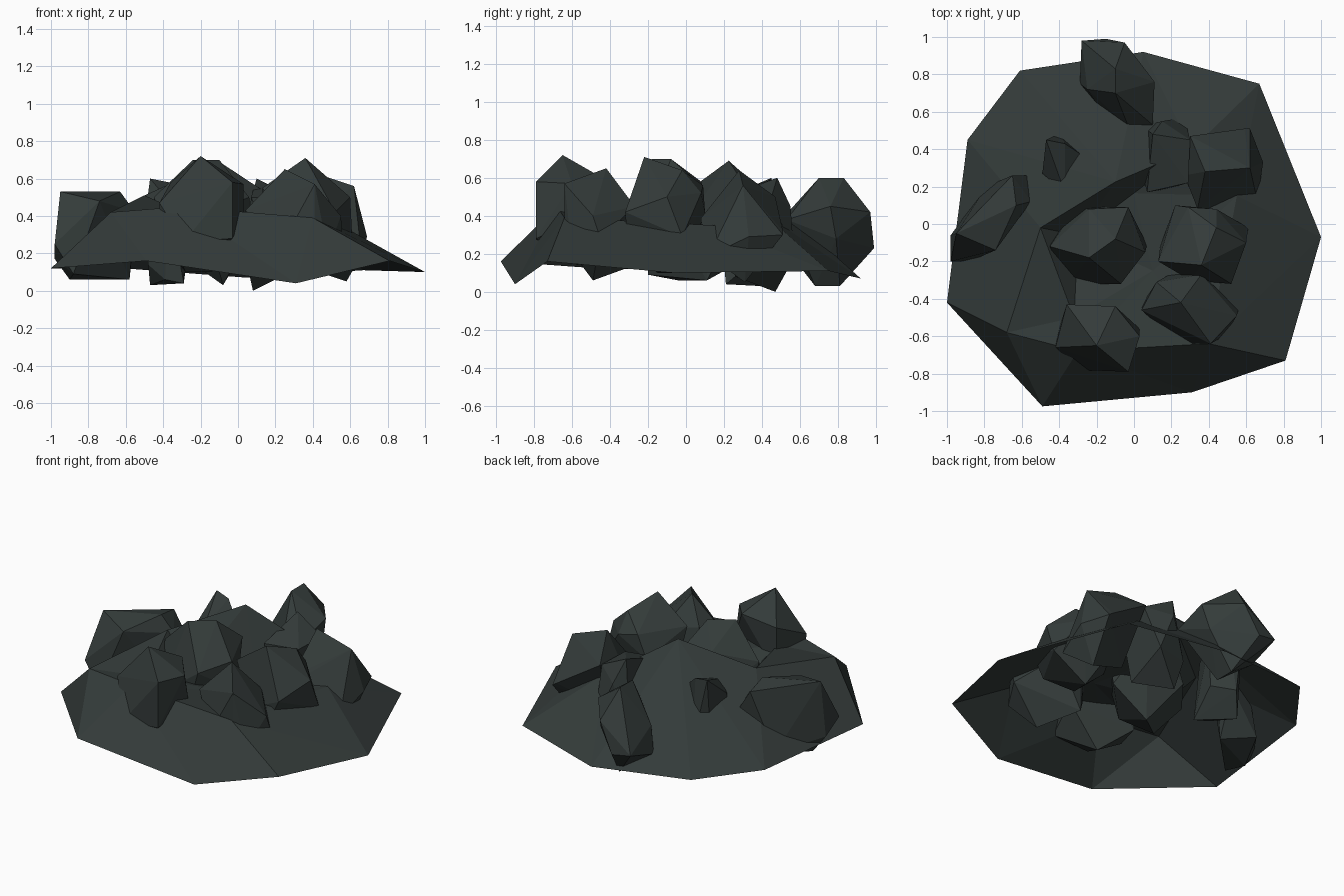
import bpy, bmesh
from mathutils import Vector
from mathutils.geometry import delaunay_2d_cdt

stone = bpy.data.materials.new("dark slate")
stone.diffuse_color = (0.034, 0.044, 0.042, 1)


def finish(name, bm):
    me = bpy.data.meshes.new(name)
    bm.to_mesh(me)
    bm.free()
    me.materials.append(stone)
    ob = bpy.data.objects.new(name, me)
    bpy.context.collection.objects.link(ob)


def rock(name, centre, *pts, foot=()):
    """Boulder: convex hull of corner points, their opposites through the centre, and foot points."""
    c = Vector(centre)
    bm = bmesh.new()
    for p in pts:
        p = Vector(p)
        q = 2 * c - p
        q.z = max(q.z, 0)
        bm.verts.new(p)
        bm.verts.new(q)
    for p in foot:
        bm.verts.new(p)
    bmesh.ops.convex_hull(bm, input=bm.verts[:])
    bmesh.ops.delete(bm, geom=[v for v in bm.verts if not v.link_faces], context='VERTS')
    bmesh.ops.recalc_face_normals(bm, faces=bm.faces[:])
    finish(name, bm)


# Mound: open faceted sheet, rim first, then ridge and hollow points
rim = [(-1, -.42, .12), (-.49, -.975, .16), (.31, -.9, .04), (.81, -.73, .16), (1, -.07, .10),
       (.67, .75, .11), (.05, .92, .07), (-.61, .82, .12), (-.89, .45, .12)]
crown = [(-.68, -.58, .42), (-.3, -.68, .45), (.4, -.64, .39), (.55, .15, .35),      # 9-12
         (-.5, -.02, .51), (-.1, .225, .69), (.31, .4, .42), (-.32, -.5, .43),       # 13-16
         (-.3, -.06, .29), (.0, .165, .36), (.1, -.25, .35)]                         # 17-19
ridge = [(9, 10), (10, 11), (11, 12), (9, 13), (13, 14), (14, 15), (15, 12), (13, 16),
         (16, 10), (13, 17), (17, 16), (17, 18), (18, 15), (7, 14), (6, 14)]
pts = rim + crown
co, _, faces, orig, _, _ = delaunay_2d_cdt([Vector(p[:2]) for p in pts], ridge, [], 0, 1e-5)
bm = bmesh.new()
vs = [bm.verts.new(pts[o[0]]) if o else bm.verts.new((*c, .4)) for o, c in zip(orig, co)]
for f in faces:
    bm.faces.new([vs[i] for i in f])
finish("mound", bm)

# Boulders embedded in the mound
rock("left_boulder", (-.765, .03, .295), (-.95, -.05, .53), (-.65, .26, .5), (-.63, .1, .53),
     (-.55, .12, .42), (-.74, -.14, .48), (-.98, -.2, .25))
rock("back_boulder", (-.09, .755, .315), (-.1, .83, .6), (-.1, .7, .6), (-.05, .97, .42),
     (-.28, .98, .25), (.11, .76, .45), (-.03, .52, .40), (-.25, .72, .35))
rock("back_left_boulder", (-.38, .33, .32), (-.47, .45, .6), (-.37, .43, .58),
     (-.49, .27, .45), (-.37, .17, .48), (-.28, .37, .5), foot=[(-.47, .4, .03)])
rock("back_middle_boulder", (.17, .37, .34), (.1, .48, .6), (.15, .55, .45), (.3, .45, .5),
     (.29, .22, .5), (.07, .17, .5), foot=[(.08, .47, 0)])
rock("back_right_boulder", (.48, .295, .345), (.38, .28, .64), (.62, .3, .56), (.59, .51, .32),
     (.69, .33, .29), (.34, .08, .39), (.3, .47, .5))
rock("middle_right_boulder", (.37, -.11, .42), (.36, -.22, .71), (.44, -.02, .64), (.13, -.2, .55),
     (.29, .09, .56), (.44, .08, .52), (.6, -.1, .5), (.52, -.32, .42))
rock("middle_left_boulder", (-.19, -.115, .40), (-.1, -.08, .7), (-.24, -.18, .7), (-.45, -.12, .5),
     (-.24, .08, .58), (-.03, .09, .55), (.06, -.15, .5), (-.07, -.32, .45))
rock("front_right_boulder", (.3, -.455, .355), (.25, -.42, .65), (.41, -.64, .57), (.41, -.64, .38),
     (.04, -.46, .43), (.12, -.31, .5), (.36, -.27, .45), (.55, -.49, .4))
rock("front_left_boulder", (-.195, -.61, .43), (-.2, -.65, .72), (-.42, -.66, .47), (-.1, -.44, .6),
     (.03, -.6, .57), (-.03, -.79, .58), (-.03, -.79, .28))
